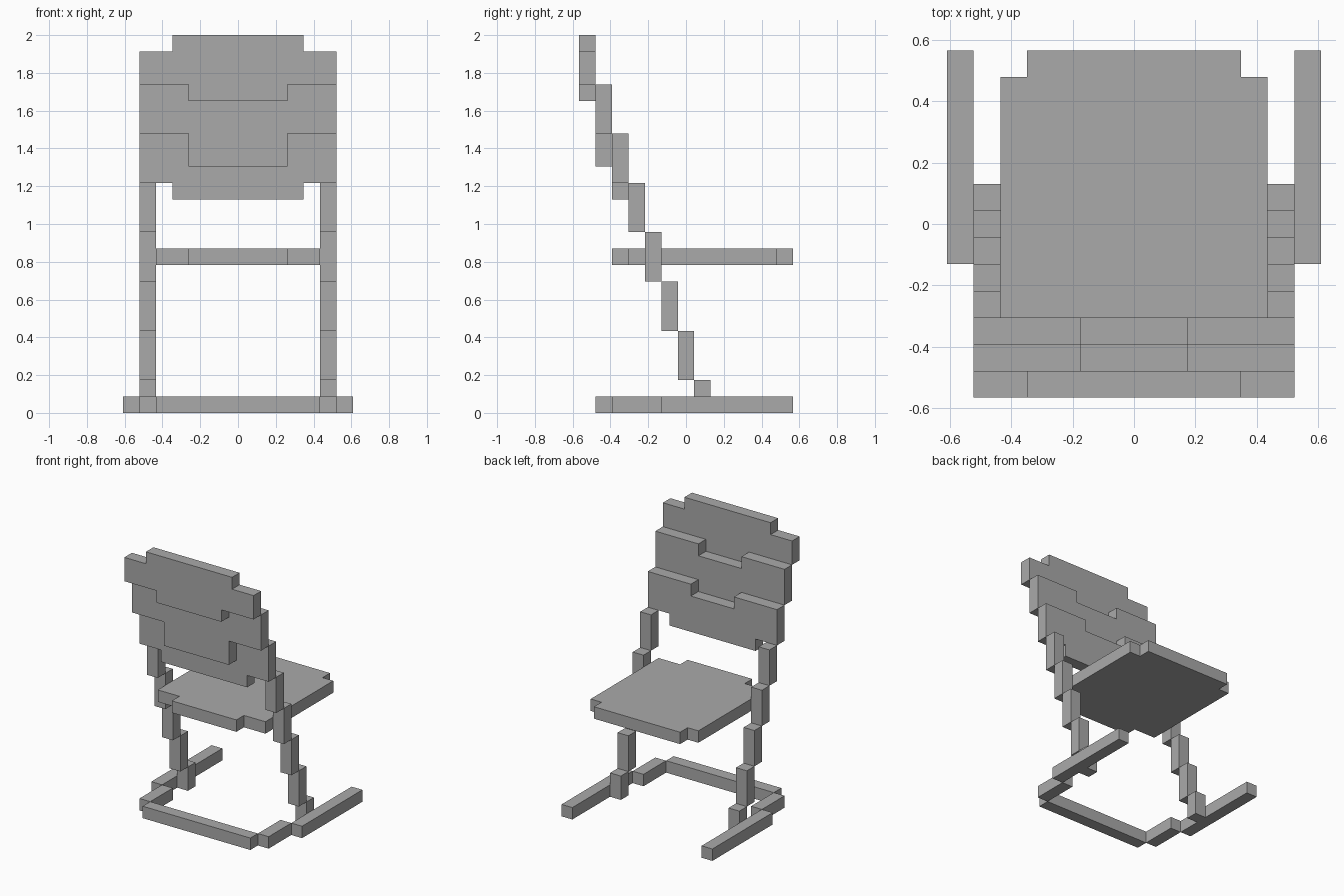
import bpy
import bmesh
from mathutils import Vector

cube = bpy.data.objects.get("Cube")
if cube:
    bpy.data.objects.remove(cube, do_unlink=True)

U = 2 / 23  # one block of the stepped design

grey = bpy.data.materials.new("plain grey")
grey.use_nodes = True
colour = (0.40, 0.40, 0.40, 1)
grey.diffuse_color = colour
grey.node_tree.nodes["Principled BSDF"].inputs["Base Color"].default_value = colour


def plate(name, outline, axis, start):
    """Extrude a flat outline one block thick along y or z."""
    bm = bmesh.new()
    if axis == "y":
        points = [Vector((a, start, b)) * U for a, b in outline]
        depth = Vector((0, U, 0))
    else:
        points = [Vector((a, b, start)) * U for a, b in outline]
        depth = Vector((0, 0, U))
    face = bm.faces.new([bm.verts.new(p) for p in points])
    side = bmesh.ops.extrude_face_region(bm, geom=[face])["geom"]
    bmesh.ops.translate(bm, vec=depth, verts=[g for g in side if isinstance(g, bmesh.types.BMVert)])
    bmesh.ops.recalc_face_normals(bm, faces=bm.faces)
    mesh = bpy.data.meshes.new(name)
    bm.to_mesh(mesh)
    bm.free()
    mesh.materials.append(grey)
    obj = bpy.data.objects.new(name, mesh)
    bpy.context.collection.objects.link(obj)
    return obj


def mirrored(half):
    """Complete a right-half outline with its reflection in x."""
    return half + [(-a, b) for a, b in reversed(half)]


def bar(name, x0, x1, y0, y1, z0, z1):
    """Box given by its limits in blocks."""
    obj = plate(name, [(x0, y0), (x1, y0), (x1, y1), (x0, y1)], "z", 0)
    for v in obj.data.vertices:
        v.co.z = (z1 if v.co.z > U / 2 else z0) * U
    return obj


# Backrest slats, each one step further forward going up
plate("top_slat", mirrored([(3, 19), (3, 20), (6, 20), (6, 22), (4, 22), (4, 23)]), "y", -6.5)
plate("middle_slat", mirrored([(3, 15), (3, 17), (6, 17), (6, 20), (2, 20), (2, 19)]), "y", -5.5)
plate("lower_slat", mirrored([(4, 13), (4, 14), (6, 14), (6, 17), (2, 17), (2, 16)]), "y", -4.5)

# Seat with notched corners
plate("seat", mirrored([(3, -4.5), (3, -3.5), (5, -3.5), (5, 5.5), (4, 5.5), (4, 6.5)]), "z", 9)

# Stepped posts and floor runners on both sides
for label, s in (("left", 1), ("right", -1)):
    for i in range(5):
        top = 14 - 3 * i
        bar(f"{label}_post_step_{i + 1}", 5 * s, 6 * s, i - 3.5, i - 2.5, max(top - 3, 0), top)
    bar(f"{label}_inner_runner", 5 * s, 6 * s, -4.5, -1.5, 0, 1)
    bar(f"{label}_outer_runner", 6 * s, 7 * s, -1.5, 6.5, 0, 1)

# Cross bar joining the runners
bar("base_cross_bar", -5, 5, -5.5, -4.5, 0, 1)
